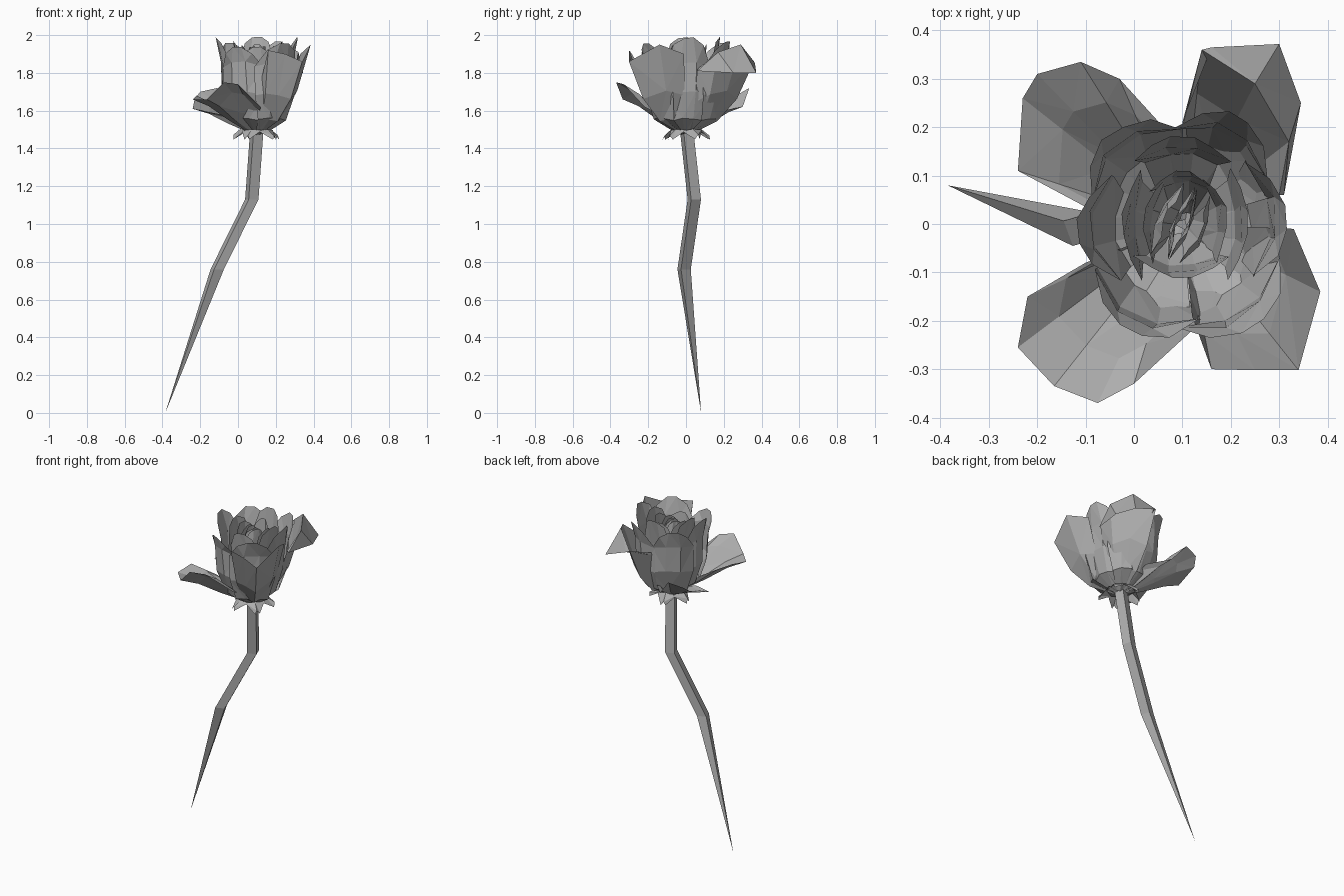
import bpy, bmesh, math, random
from mathutils import Vector

random.seed(4)
if "Cube" in bpy.data.objects:
    bpy.data.objects.remove(bpy.data.objects["Cube"])

grey = bpy.data.materials.new("plain grey")
grey.use_nodes = True
grey.diffuse_color = (0.42, 0.42, 0.42, 1)
grey.node_tree.nodes["Principled BSDF"].inputs["Base Color"].default_value = (0.42, 0.42, 0.42, 1)

AXIS = Vector((0.1, 0, 0))  # flower axis
BASE = Vector((0.1, 0, 1.48))  # where the petals meet


def finish(bm, name):
    bmesh.ops.triangulate(bm, faces=bm.faces[:])
    mesh = bpy.data.meshes.new(name)
    bm.to_mesh(mesh)
    bm.free()
    mesh.materials.append(grey)
    obj = bpy.data.objects.new(name, mesh)
    bpy.context.collection.objects.link(obj)


def sheet(name, rows):
    """Faceted sheet through rows of points."""
    bm = bmesh.new()
    grid = [[bm.verts.new(p) for p in row] for row in rows]
    for low, high in zip(grid, grid[1:]):
        for j in range(len(low) - 1):
            bm.faces.new((low[j], low[j + 1], high[j + 1], high[j]))
    finish(bm, name)


def outer_petal(name, belly, rim, lip=()):
    """Sheet from the base to a rim; belly gives (outward, upward) fractions on the way."""
    rim = [Vector(p) for p in rim]
    rows = []
    for out, up in belly:
        rows.append([BASE + Vector(((p - BASE).x * out, (p - BASE).y * out, (p - BASE).z * up)) for p in rim])
    rows.append(rim)
    if lip:
        rows.append([Vector(p) for p in lip])
    sheet(name, rows)


def petal(name, azimuth, profile, drop=0.03, cols=4, jitter=0.004):
    """Cupped sheet; each profile entry is (distance out, height, half width, cup depth)."""
    a = math.radians(azimuth)
    out = Vector((math.cos(a), math.sin(a), 0))
    side = Vector((-math.sin(a), math.cos(a), 0))
    rows = []
    for i, (r, z, half, cup) in enumerate(profile):
        row = []
        for j in range(cols):
            t = 2 * j / (cols - 1) - 1
            fall = drop * t * t * i / (len(profile) - 1)
            p = AXIS + out * (r - cup * t * t) + side * half * t + Vector((0, 0, z - fall))
            p += Vector([random.uniform(-jitter, jitter) for _ in range(3)])
            p.z = min(p.z, 2.0)
            row.append(p)
        rows.append(row)
    sheet(name, rows)


# Stem: four-sided, bent twice, tapering to a point
bm = bmesh.new()
rings = []
for x, y, z in [(0.1, 0.003, 1.5), (0.073, 0.044, 1.13), (-0.11, -0.01, 0.76)]:
    angles = [math.radians(65 + 90 * k) for k in range(4)]
    rings.append([bm.verts.new((x + 0.039 * math.cos(a), y + 0.039 * math.sin(a), z)) for a in angles])
tip = bm.verts.new((-0.385, 0.08, 0))
for k in range(4):
    n = (k + 1) % 4
    for up, down in zip(rings, rings[1:]):
        bm.faces.new((up[k], down[k], down[n], up[n]))
    bm.faces.new((rings[-1][k], tip, rings[-1][n]))
finish(bm, "stem")

# Sepals: broad, with turned-down tips
for k in range(5):
    petal(f"sepal_{k + 1}", k * 72 + 30,
          [(0.01, 1.475, 0.02, 0), (0.08, 1.505, 0.06, 0.02), (0.125, 1.47, 0.015, 0)], 0.02, 3)

# Outer petals: two low and open on one side, two tall on the other
LOW = [(0.1, 0), (0.45, 0.4), (0.75, 0.8)]
TALL = [(0.1, 0), (0.46, 0.17), (0.75, 0.48)]
outer_petal("outer_petal_back_right", LOW,
            [(-0.09, 0.03, 1.58), (-0.24, 0.11, 1.61), (-0.23, 0.26, 1.66), (-0.2, 0.31, 1.7),
             (-0.11, 0.335, 1.72), (-0.03, 0.3, 1.62), (0.07, 0.19, 1.6)])
outer_petal("outer_petal_front_right", LOW,
            [(-0.1, -0.08, 1.62), (-0.22, -0.15, 1.68), (-0.24, -0.255, 1.66), (-0.165, -0.335, 1.66),
             (-0.075, -0.37, 1.75), (0, -0.33, 1.74), (0.12, -0.22, 1.62)])
outer_petal("outer_petal_front_left", TALL,
            [(0.12, -0.19, 1.75), (0.16, -0.3, 1.92), (0.25, -0.302, 1.9), (0.34, -0.302, 1.86),
             (0.385, -0.14, 1.95), (0.33, -0.01, 1.9)])
outer_petal("outer_petal_back_left", TALL,
            [(0.1, 0.2, 1.8), (0.14, 0.36, 1.86), (0.25, 0.29, 1.95), (0.32, 0.17, 1.91), (0.3, 0.06, 1.82)],
            [(0.1, 0.21, 1.79), (0.16, 0.365, 1.85), (0.3, 0.372, 1.8), (0.345, 0.25, 1.8), (0.31, 0.06, 1.81)])

# Middle ring: (azimuth, reach, height, half width)
middle = [(128, 0.24, 1.96, 0.12), (62, 0.25, 1.97, 0.11), (184, 0.22, 1.99, 0.11),
          (244, 0.25, 1.94, 0.12), (304, 0.26, 1.96, 0.13), (4, 0.22, 1.99, 0.12)]
for k, (az, r, top, half) in enumerate(middle):
    petal(f"middle_petal_{k + 1}", az,
          [(0.03, 1.48, 0.03, 0), (0.65 * r, 1.56, 0.7 * half, 0.03), (0.85 * r, 1.70, half, 0.05),
           (0.89 * r, 1.86, half, 0.06), (r, top, 0.65 * half, 0.03)], 0.04)

# Inner petals: upright, nested closer from side to side than front to back
inner = [(90, 0.18, 1.99, 0.10), (180, 0.125, 1.97, 0.115), (0, 0.14, 1.97, 0.115), (270, 0.11, 1.94, 0.10),
         (172, 0.085, 1.95, 0.09), (8, 0.095, 1.95, 0.09), (90, 0.11, 1.95, 0.07)]
for k, (az, r, top, half) in enumerate(inner):
    petal(f"inner_petal_{k + 1}", az,
          [(0.02, 1.50, 0.03, 0), (0.8 * r, 1.64, 0.75 * half, 0.02), (0.9 * r, 1.84, half, 0.03),
           (r, top, 0.65 * half, 0.02)], 0.03)

# Long narrow bud in the middle, set slightly askew
for k, (az, r) in enumerate([(155, 0.05), (335, 0.05), (160, 0.02), (340, 0.02)]):
    petal(f"bud_petal_{k + 1}", az,
          [(0.01, 1.52, 0.02, 0), (r, 1.70, 0.06, 0.02), (r, 1.86, 0.08, 0.02),
           (0.8 * r, 1.94, 0.04, 0.01)], 0.02)
